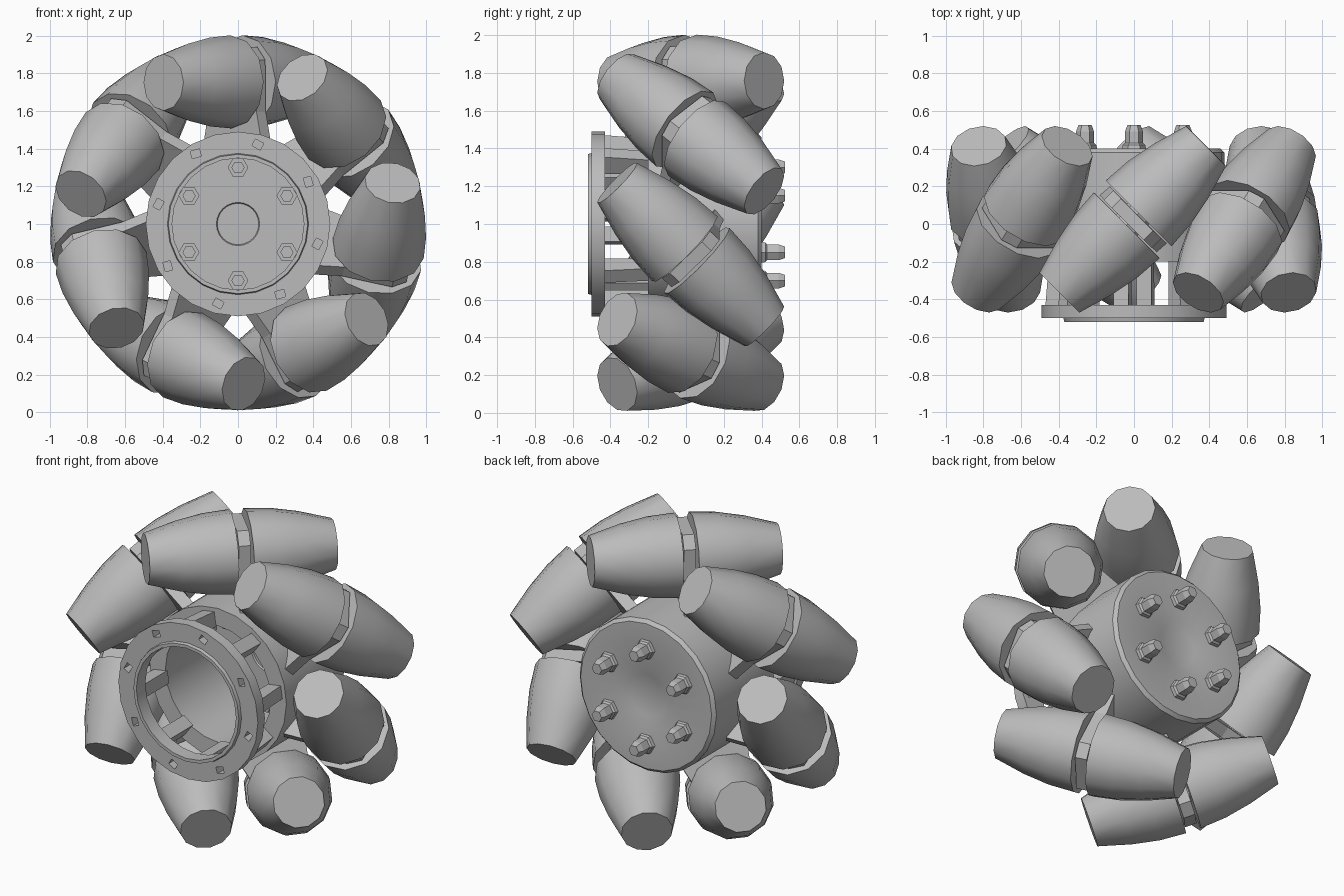
import bpy, bmesh
from math import radians, tau
from mathutils import Matrix, Vector

cube = bpy.data.objects.get("Cube")
if cube:
    bpy.data.objects.remove(cube, do_unlink=True)

grey = bpy.data.materials.new("plain_grey")
grey.use_nodes = True
colour = (0.5, 0.5, 0.5, 1)
grey.diffuse_color = colour
grey.node_tree.nodes["Principled BSDF"].inputs["Base Color"].default_value = colour

CENTRE = Matrix.Translation((0, 0, 1))
AXLE = CENTRE @ Matrix.Rotation(radians(-90), 4, "X")   # local z runs to the back


def radial(angle):
    """Frame at the wheel centre: z points outward at angle, y to the back."""
    return CENTRE @ Matrix.Rotation(radians(90 - angle), 4, "Y")


def finish(name, bm, matrix):
    bmesh.ops.remove_doubles(bm, verts=bm.verts, dist=0.0005)
    bmesh.ops.recalc_face_normals(bm, faces=bm.faces)
    bm.transform(matrix)
    mesh = bpy.data.meshes.new(name)
    bm.to_mesh(mesh)
    bm.free()
    mesh.materials.append(grey)
    obj = bpy.data.objects.new(name, mesh)
    bpy.context.collection.objects.link(obj)
    return obj


def smooth(obj, angle=32):
    bpy.ops.object.select_all(action="DESELECT")
    obj.select_set(True)
    bpy.context.view_layer.objects.active = obj
    bpy.ops.object.shade_smooth_by_angle(angle=radians(angle))


def lathe(name, profile, sides, matrix, closed=False):
    """Turn (radius, height) points around local z."""
    bm = bmesh.new()
    verts = [bm.verts.new((r, 0, h)) for r, h in profile]
    pairs = list(zip(verts, verts[1:]))
    if closed:
        pairs.append((verts[-1], verts[0]))
    edges = [bm.edges.new(p) for p in pairs]
    bmesh.ops.spin(bm, geom=verts + edges, cent=(0, 0, 0), axis=(0, 0, 1),
                   angle=tau, steps=sides, use_duplicate=False)
    return finish(name, bm, matrix)


def slab(name, outline, thickness, matrix):
    """Flat plate: a (y, z) outline given thickness along local x."""
    bm = bmesh.new()
    face = bm.faces.new([bm.verts.new((-thickness / 2, y, z)) for y, z in outline])
    new = bmesh.ops.extrude_face_region(bm, geom=[face])["geom"]
    bmesh.ops.translate(bm, vec=Vector((thickness, 0, 0)),
                        verts=[v for v in new if isinstance(v, bmesh.types.BMVert)])
    return finish(name, bm, matrix)


# Hub: an open drum with a closed back and a shallow dish in the middle
hub = lathe("hub_drum", [(0, 0.385), (0.13, 0.385), (0.17, 0.40), (0.46, 0.40),
                         (0.48, 0.38), (0.48, -0.2), (0.37, -0.2), (0.37, 0.30),
                         (0.115, 0.30), (0.11, 0.31), (0, 0.31)], 24, AXLE)
smooth(hub)

# Front flange with a thin raised inner lip
flange = lathe("front_flange", [(0.35, -0.52), (0.37, -0.52), (0.375, -0.5),
                                (0.49, -0.5), (0.49, -0.43), (0.35, -0.43)],
               24, AXLE, closed=True)
smooth(flange)

# Square holes through the flange, and ribs tying it to the drum
bm = bmesh.new()
for i in range(8):
    hole = radial(31 + 45 * i) @ Matrix.Translation((0, -0.465, 0.435))
    hole = hole @ Matrix.Rotation(radians(15), 4, "Y")
    bmesh.ops.create_cube(bm, size=1, matrix=hole @ Matrix.Diagonal((0.05, 0.2, 0.04, 1)))
    slab("flange_rib", [(-0.44, 0.36), (-0.19, 0.36), (-0.19, 0.45), (-0.44, 0.47)],
         0.08, radial(53.5 + 45 * i))
cutter = finish("hole_cutter", bm, Matrix())
cutter.hide_render = True
cut = flange.modifiers.new("holes", "BOOLEAN")
cut.object = cutter
cut.solver = "EXACT"
bpy.context.view_layer.objects.active = flange
bpy.ops.object.modifier_apply(modifier="holes")
bpy.data.objects.remove(cutter, do_unlink=True)

# Six bolts through the back plate, with nuts on the inside
for i in range(6):
    spot = radial(90 + 60 * i) @ Matrix.Translation((0, 0, 0.3))
    spot = spot @ Matrix.Rotation(radians(-90), 4, "X")
    lathe("hub_bolt", [(0, 0.39), (0.065, 0.39), (0.06, 0.42), (0.048, 0.43),
                       (0.048, 0.49), (0.035, 0.525), (0, 0.525)], 6, spot)
    lathe("hub_nut", [(0, 0.23), (0.035, 0.23), (0.035, 0.255), (0.055, 0.255),
                      (0.055, 0.31), (0, 0.31)], 6, spot)

# Seven slanted barrel rollers, each split in two around a bracket
HALF = [(0, 0.045), (0.247, 0.045), (0.236, 0.2), (0.205, 0.36), (0.15, 0.55), (0, 0.55)]
BRACKET = [(-0.22, 0.42), (0.22, 0.42), (0.18, 0.6), (0.18, 0.87), (0.12, 0.94),
           (-0.12, 0.94), (-0.18, 0.87), (-0.18, 0.6)]
for i in range(7):
    slant = (radial(90.5 + 360 / 7 * i) @ Matrix.Translation((0, 0.025, 0))
             @ Matrix.Rotation(radians(45), 4, "Z"))
    slab("roller_bracket", BRACKET, 0.07, slant)
    axis = slant @ Matrix.Translation((0, 0, 0.755)) @ Matrix.Rotation(radians(90), 4, "Y")
    for side, label in ((1, "back"), (-1, "front")):
        half = lathe(label + "_roller_half", [(r, h * side) for r, h in HALF], 12, axis)
        smooth(half, 40)
    lathe("roller_pin", [(0, -0.06), (0.08, -0.06), (0.08, 0.06), (0, 0.06)], 8, axis)
